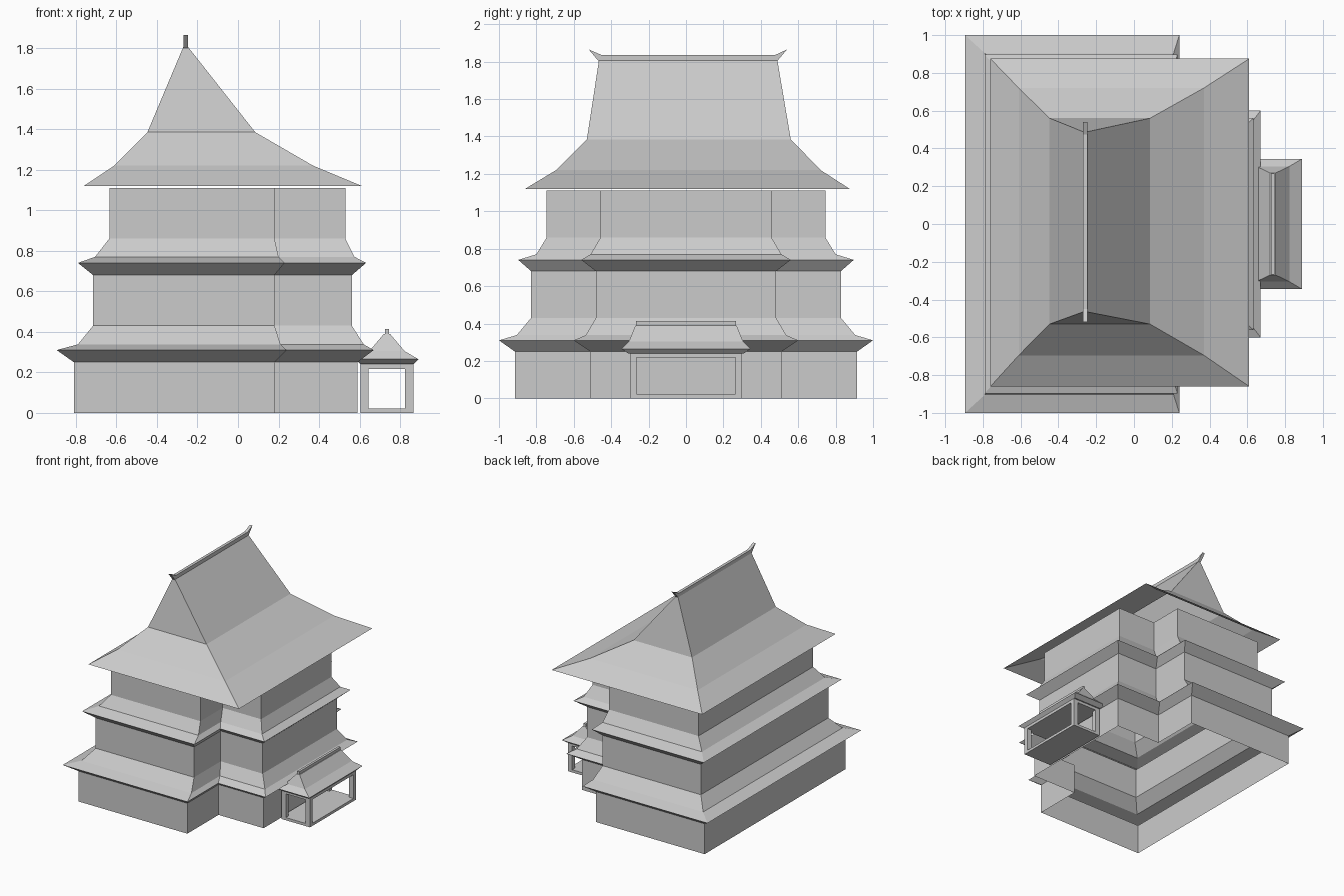
import bpy
import bmesh

cube = bpy.data.objects.get("Cube")
if cube:
    bpy.data.objects.remove(cube, do_unlink=True)

grey = bpy.data.materials.new("plain grey")
grey.use_nodes = True
COLOUR = (0.6, 0.6, 0.6, 1)
grey.diffuse_color = COLOUR
grey.node_tree.nodes["Principled BSDF"].inputs["Base Color"].default_value = COLOUR


def finish(name, bm, recalc=False):
    if recalc:
        bmesh.ops.recalc_face_normals(bm, faces=bm.faces)
    mesh = bpy.data.meshes.new(name)
    bm.to_mesh(mesh)
    bm.free()
    mesh.materials.append(grey)
    obj = bpy.data.objects.new(name, mesh)
    bpy.context.collection.objects.link(obj)
    return obj


def loft(name, rings, cap_bottom=False, cap_top=False):
    """Skin a stack of counter-clockwise rings with equal point counts."""
    bm = bmesh.new()
    loops = [[bm.verts.new(p) for p in ring] for ring in rings]
    for low, high in zip(loops, loops[1:]):
        n = len(low)
        for i in range(n):
            j = (i + 1) % n
            bm.faces.new((low[i], low[j], high[j], high[i]))
    if cap_bottom:
        bm.faces.new(loops[0][::-1])
    if cap_top:
        bm.faces.new(loops[-1])
    return finish(name, bm)


def rect(z, x0, x1, y0, y1):
    return [(x0, y0, z), (x1, y0, z), (x1, y1, z), (x0, y1, z)]


def tee(z, x0, xn, x1, ym, ye):
    """Main block plus a narrower wing on the +x side."""
    return [(x0, -ym, z), (xn, -ym, z), (xn, -ye, z), (x1, -ye, z),
            (x1, ye, z), (xn, ye, z), (xn, ym, z), (x0, ym, z)]


def box(name, z0, z1, *sides):
    return loft(name, [rect(z0, *sides), rect(z1, *sides)], True, True)


# Stepped walls with flared eaves: z, back, notch, wing end, main half, wing half
storeys = [
    (0.00, -0.81, 0.18, 0.59, 0.915, 0.51),
    (0.25, -0.81, 0.18, 0.59, 0.915, 0.51),
    (0.31, -0.895, 0.24, 0.67, 1.00, 0.60),
    (0.338, -0.79, 0.21, 0.62, 0.905, 0.535),
    (0.43, -0.715, 0.18, 0.562, 0.828, 0.482),
    (0.68, -0.715, 0.18, 0.562, 0.828, 0.482),
    (0.74, -0.79, 0.23, 0.632, 0.897, 0.56),
    (0.77, -0.705, 0.20, 0.575, 0.80, 0.51),
    (0.86, -0.635, 0.18, 0.53, 0.745, 0.457),
    (1.11, -0.635, 0.18, 0.53, 0.745, 0.457),
]
loft("walls_and_eaves", [tee(*s) for s in storeys])

# Sweeping main roof, open underneath
loft("main_roof", [
    rect(1.12, -0.76, 0.61, -0.86, 0.875),
    rect(1.22, -0.61, 0.37, -0.695, 0.72),
    rect(1.385, -0.447, 0.085, -0.53, 0.56),
    rect(1.81, -0.268, -0.25, -0.465, 0.488),
], cap_top=True)

# Ridge beam with upturned ends
bm = bmesh.new()
outline = [(-0.465, 1.80), (0.485, 1.80), (0.54, 1.865), (0.475, 1.835),
           (-0.45, 1.835), (-0.52, 1.865)]
side = bm.faces.new([bm.verts.new((-0.27, y, z)) for y, z in outline])
grown = bmesh.ops.extrude_face_region(bm, geom=[side])["geom"]
bmesh.ops.translate(bm, vec=(0.024, 0, 0),
                    verts=[v for v in grown if isinstance(v, bmesh.types.BMVert)])
finish("ridge_beam", bm, recalc=True)

# Small open porch: floor, lintel frame and corner posts
box("porch_floor", 0, 0.022, 0.605, 0.865, -0.30, 0.30)
box("porch_ceiling", 0.217, 0.24, 0.605, 0.865, -0.30, 0.30)
for x, end in ((0.605, "back"), (0.825, "front")):
    for y, hand in ((-0.30, "right"), (0.265, "left")):
        box(f"porch_post_{end}_{hand}", 0.022, 0.217, x, x + 0.04, y, y + 0.035)


# Porch roof, a smaller hipped sweep with a ridge bar
def porch_ring(z, half_x, half_y):
    return rect(z, 0.735 - half_x, 0.735 + half_x, -half_y, half_y)


loft("porch_roof", [porch_ring(0.24, 0.13, 0.31), porch_ring(0.265, 0.155, 0.345),
                    porch_ring(0.305, 0.087, 0.305), porch_ring(0.39, 0.015, 0.27)],
     True, True)
box("porch_ridge", 0.385, 0.413, 0.725, 0.745, -0.267, 0.267)
